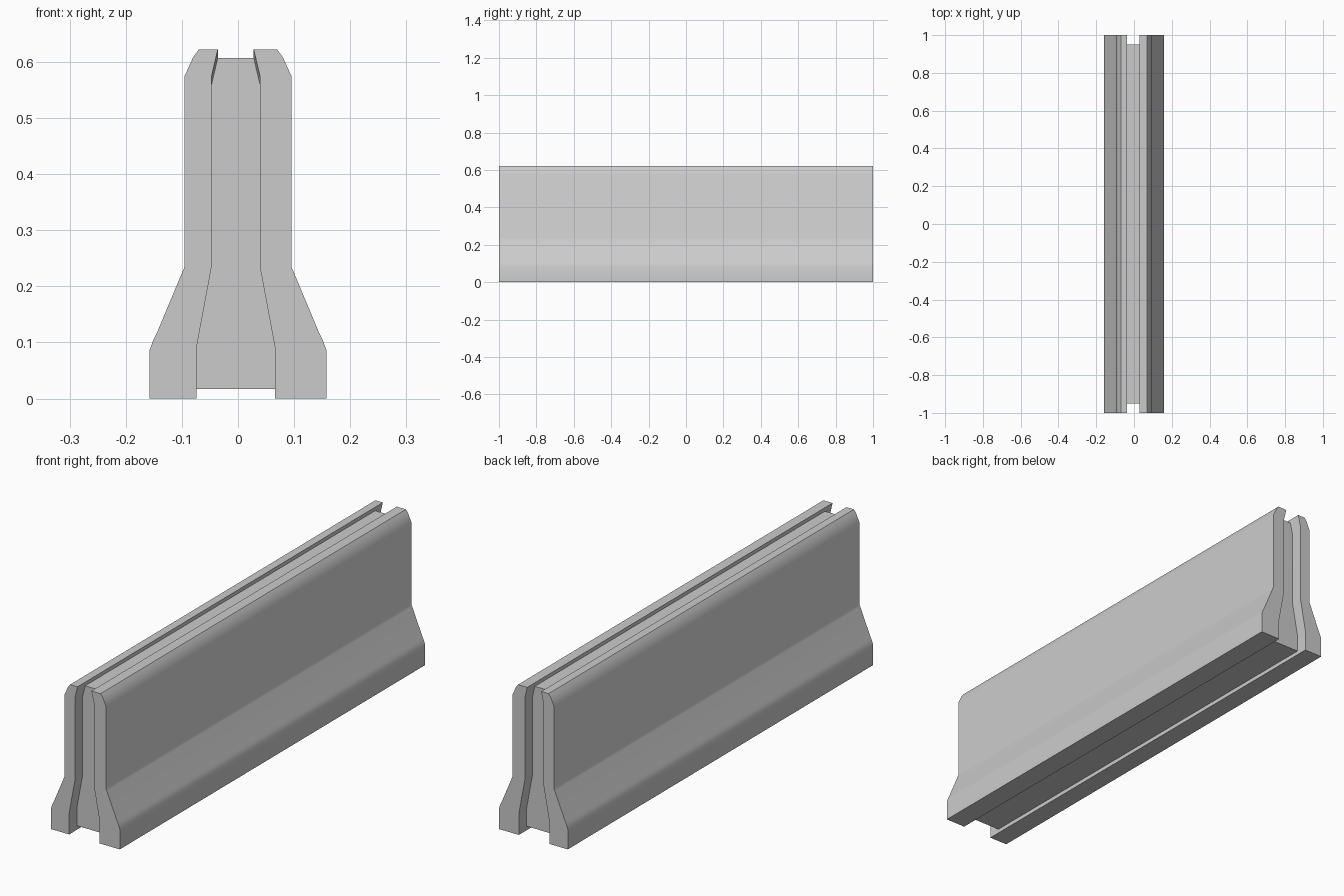
import bpy, bmesh, math

if "Cube" in bpy.data.objects:
    bpy.data.objects.remove(bpy.data.objects["Cube"])

# Outer side of the half profile (x, z), bottom to top
OUTER = [(0.158, 0), (0.158, 0.085), (0.151, 0.104), (0.145, 0.116), (0.099, 0.226),
         (0.095, 0.235), (0.095, 0.575), (0.08, 0.608), (0.07, 0.622)]
TOP, SHIFT, CORE_Y = 0.622, -0.004, 0.95


def half_profile(side, drop):
    """Closed loop of one side wall; the inner channel is slightly off centre."""
    inner = [(0.032, TOP), (0.032, TOP - drop), (0.043, 0.575 - drop),
             (0.043, 0.235), (0.07, 0.09), (0.07, 0.017), (0.07, 0)]
    return ([(side * x, z) for x, z in OUTER] +
            [(side * x + SHIFT, z) for x, z in inner])


bm = bmesh.new()
stations = [(-1, 0), (-CORE_Y, 0.015), (CORE_Y, 0.015), (1, 0)]
first = len(OUTER) + 1            # top of the core
last = first + 4                  # underside of the core
walls = []

# Two side walls, lofted along the length and open where the core joins
for side in (-1, 1):
    loops = [[bm.verts.new((x, y, z)) for x, z in half_profile(side, drop)]
             for y, drop in stations]
    n = len(loops[0])
    for s in range(3):
        for i in range(n):
            if s == 1 and first <= i < last:
                continue
            j = (i + 1) % n
            bm.faces.new((loops[s][i], loops[s][j], loops[s + 1][j], loops[s + 1][i]))
    bm.faces.new(loops[0])
    bm.faces.new(loops[3])
    walls.append(loops)

# Core: groove floor, underside and recessed ends
left, right = walls
for i in (first, last):
    bm.faces.new((left[1][i], right[1][i], right[2][i], left[2][i]))
for s in (1, 2):
    bm.faces.new(left[s][first:last + 1] + right[s][first:last + 1][::-1])

bmesh.ops.remove_doubles(bm, verts=bm.verts, dist=0.0005)
bmesh.ops.recalc_face_normals(bm, faces=bm.faces)
mesh = bpy.data.meshes.new("road_barrier")
bm.to_mesh(mesh)
bm.free()

barrier = bpy.data.objects.new("road_barrier", mesh)
bpy.context.collection.objects.link(barrier)
bpy.context.view_layer.objects.active = barrier
barrier.select_set(True)
bpy.ops.object.shade_smooth_by_angle(angle=math.radians(30))
